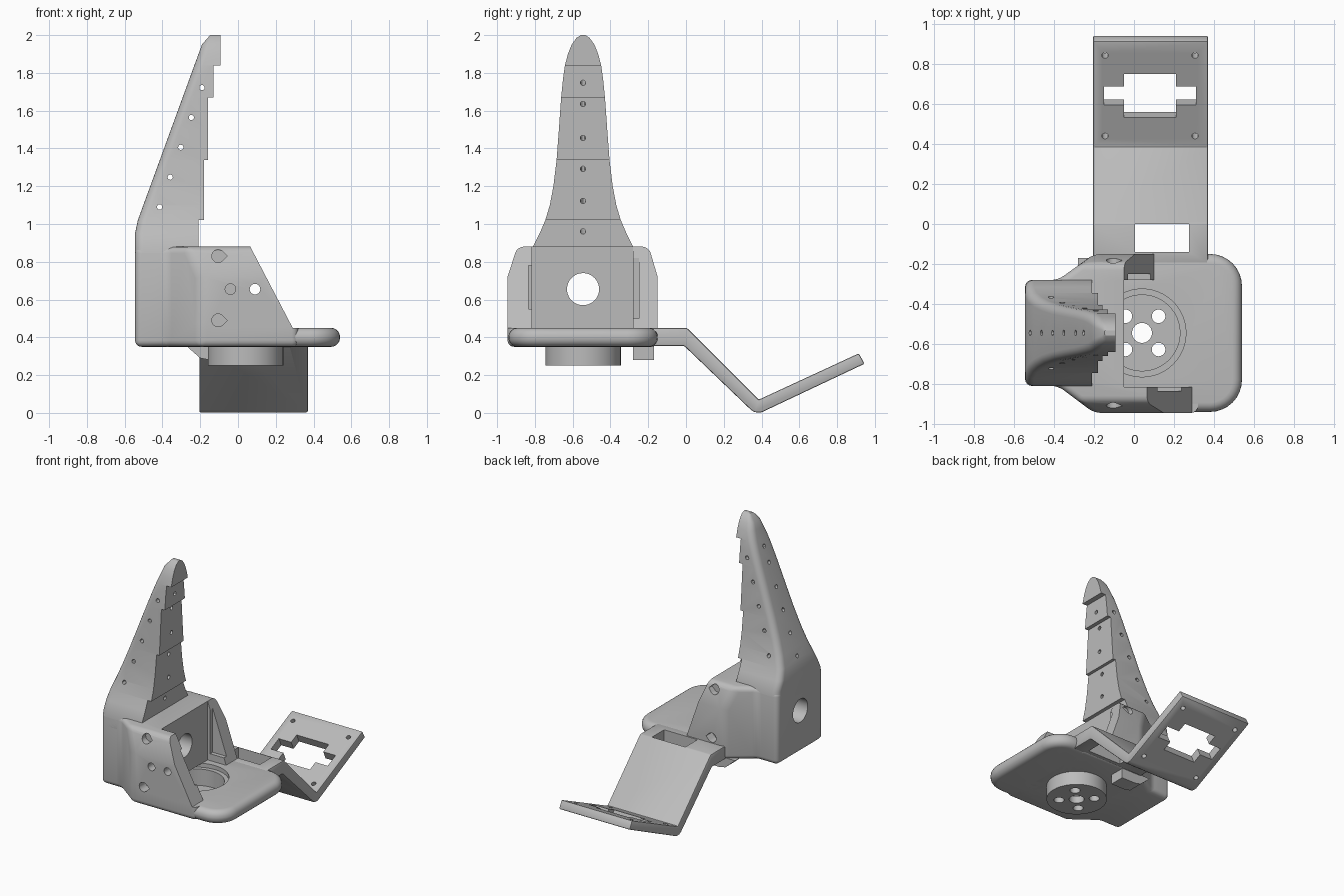
import bpy, bmesh, math
from mathutils import Vector, Matrix

if "Cube" in bpy.data.objects:
    bpy.data.objects.remove(bpy.data.objects["Cube"], do_unlink=True)

grey = bpy.data.materials.new("plain_grey")
grey.use_nodes = True
grey.diffuse_color = (0.5, 0.5, 0.5, 1)
grey.node_tree.nodes["Principled BSDF"].inputs["Base Color"].default_value = (0.5, 0.5, 0.5, 1)

CY = -0.545          # centre line of the jaw
DISC = (0.04, CY)    # centre of the horn socket


def finish(name, bm):
    bmesh.ops.recalc_face_normals(bm, faces=bm.faces[:])
    mesh = bpy.data.meshes.new(name)
    bm.to_mesh(mesh)
    bm.free()
    mesh.materials.append(grey)
    ob = bpy.data.objects.new(name, mesh)
    bpy.context.collection.objects.link(ob)
    return ob


def prism(name, pts, axis, lo, hi):
    """Extrude a 2D outline along the named axis."""
    place = {"x": lambda a, b: (lo, a, b), "y": lambda a, b: (a, lo, b),
             "z": lambda a, b: (a, b, lo)}[axis]
    bm = bmesh.new()
    face = bm.faces.new([bm.verts.new(place(*p)) for p in pts])
    out = bmesh.ops.extrude_face_region(bm, geom=[face])
    step = Vector([(hi - lo) * (axis == a) for a in "xyz"])
    bmesh.ops.translate(bm, vec=step, verts=[v for v in out["geom"] if isinstance(v, bmesh.types.BMVert)])
    return finish(name, bm)


def box(name, x, y, z):
    return prism(name, [(x[0], y[0]), (x[1], y[0]), (x[1], y[1]), (x[0], y[1])], "z", *z)


def rod(name, a, b, radius, sides=24):
    a, b = Vector(a), Vector(b)
    bm = bmesh.new()
    turn = (b - a).to_track_quat("Z", "Y").to_matrix().to_4x4()
    bmesh.ops.create_cone(bm, cap_ends=True, segments=sides, radius1=radius, radius2=radius,
                          depth=(b - a).length, matrix=Matrix.Translation((a + b) / 2) @ turn)
    return finish(name, bm)


def apply(ob, mod):
    bpy.context.view_layer.objects.active = ob
    bpy.ops.object.modifier_apply(modifier=mod.name)


def bevel(ob, width, segments=4):
    mod = ob.modifiers.new("bevel", "BEVEL")
    mod.width, mod.segments, mod.limit_method = width, segments, "ANGLE"
    apply(ob, mod)


def cut(targets, *cutters, operation="DIFFERENCE"):
    for c in cutters:
        for ob in targets:
            mod = ob.modifiers.new("cut", "BOOLEAN")
            mod.operation, mod.object, mod.solver = operation, c, "EXACT"
            apply(ob, mod)
        bpy.data.objects.remove(c, do_unlink=True)


def arc(cx, cy, r, start, n=8):
    angles = [math.radians(start + 90 * i / n) for i in range(n + 1)]
    return [(cx + r * math.cos(a), cy + r * math.sin(a)) for a in angles]


# Base plate with a rounded rim
rear = [(-0.19, -0.15), (-0.36, -0.29), (-0.36, -0.8), (-0.19, -0.94)]
base = prism("base_plate", rear + arc(0.38, -0.78, 0.16, -90) + arc(0.38, -0.31, 0.16, 0), "z", 0.35, 0.45)
bevel(base, 0.047, 5)

# Housing: back block and two side walls
plan = [(-0.545, -0.81), (-0.38, -0.81), (-0.2, -0.945), (0.32, -0.945),
        (0.32, -0.15), (-0.2, -0.15), (-0.38, -0.28), (-0.545, -0.28)]
body = prism("housing", plan, "z", 0.35, 0.88)
section = [(-0.945, 0.3), (-0.945, 0.72), (-0.89, 0.89), (-0.2, 0.89), (-0.15, 0.72), (-0.15, 0.3)]
cut([body], prism("taper", section, "x", -1, 1), operation="INTERSECT")
bevel(body, 0.034)
cut([body],
    box("cavity", (-0.05, 1), (-0.815, -0.28), (0.45, 1)),
    prism("front_slope", [(0.065, 0.9), (0.065, 0.88), (0.29, 0.449), (0.5, 0.449), (0.5, 0.9)], "y", -1, -0.6),
    prism("back_slope", [(-0.05, 0.9), (-0.05, 0.88), (0.1, 0.449), (0.5, 0.449), (0.5, 0.9)], "y", -0.5, 0),
    box("front_slot", (0.05, 0.5), (-0.835, -0.8), (0.55, 0.78)),
    box("back_slot", (-0.03, 0.5), (-0.3, -0.25), (0.5, 0.82)),
    rod("cable_hole", (-1, CY, 0.655), (1, CY, 0.655), 0.085, 40),
    rod("pin_hole", (0.09, -1, 0.655), (0.09, -0.7, 0.655), 0.028),
    rod("blind_hole", (-0.04, -1, 0.655), (-0.04, -0.87, 0.655), 0.028))

# Teardrop screw holes on both side walls
for z in (0.49, 0.83):
    drop = [(-0.105 + 0.034 * math.cos(a), z + 0.034 * math.sin(a))
            for a in [math.radians(45 + 15 * i) for i in range(19)]] + [(-0.057, z)]
    cut([body], prism("drop", drop, "y", -1, -0.87), prism("drop", drop, "y", -0.22, 0))

# Round horn socket under the plate
boss = rod("horn_socket", (*DISC, 0.25), (*DISC, 0.4), 0.2, 48)
cut([base, body, boss],
    rod("socket", (*DISC, 0.3), (*DISC, 0.4505), 0.19, 48),
    rod("socket_step", (*DISC, 0.42), (*DISC, 0.4505), 0.22, 48))
cut([boss], rod("hub_hole", (*DISC, 0.2), (*DISC, 0.5), 0.05))
for dx in (-0.083, 0.083):
    for dy in (-0.083, 0.083):
        p = (DISC[0] + dx, DISC[1] + dy)
        cut([boss], rod("horn_hole", (*p, 0.2), (*p, 0.5), 0.034))

# Small lug under the plate
prism("lower_lug", [(-0.28, 0.36), (-0.2, 0.29), (-0.15, 0.28), (-0.04, 0.28), (-0.04, 0.36)], "y", -0.28, -0.17)

# Bent arm with a tilted mounting plate
arm = prism("bent_arm", [(-0.2, 0.45), (0.005, 0.45), (0.385, 0.07), (0.915, 0.315), (0.945, 0.26),
                         (0.4, 0.003), (0.365, 0.003), (0.345, 0.015), (-0.01, 0.355), (-0.2, 0.355)],
            "x", -0.205, 0.37)
bevel(arm, 0.008, 2)
cut([arm], box("window", (0.005, 0.275), (-0.14, 0), (0.3, 0.5)))
tilt = Matrix.Translation((0.08, 0.655, 0.16)) @ Matrix.Rotation(math.radians(25), 4, "X")
cross = [(sx * x, sy * y) for sx, sy, order in ((1, 1, 1), (-1, 1, -1), (-1, -1, 1), (1, -1, -1))
         for x, y in [(0.23, 0.05), (0.13, 0.05), (0.13, 0.12)][::order]]
cutters = [prism("cross", cross, "z", -0.2, 0.2)]
for x in (-0.225, 0.225):
    for y in (-0.222, 0.222):
        cutters.append(rod("screw", (x, y, -0.2), (x, y, 0.2), 0.016, 16))
for c in cutters:
    c.data.transform(tilt)
cut([arm], *cutters)

# Finger: stacked sections with rounded back corners and a stepped inner face
widths = [(0.78, 0.265), (0.88, 0.265), (0.95, 0.23), (1.02, 0.2), (1.1, 0.176), (1.2, 0.157), (1.34, 0.14),
          (1.5, 0.128), (1.67, 0.116), (1.77, 0.106), (1.84, 0.096), (1.9, 0.08), (1.95, 0.06),
          (1.985, 0.035), (2.0, 0.012)]
steps = {1.02: -0.21, 1.34: -0.18, 1.67: -0.158, 1.84: -0.13, 2.1: -0.092}


def back_edge(z):
    return -0.545 + max(0, z - 0.98) * 0.365 + max(0, z - 1.95) * 0.5


rings = []
for z, w in widths:
    r = min(0.045, 0.6 * w)
    xb = back_edge(z)
    curve = arc(xb + r, CY + w - r, r, 90, 5) + arc(xb + r, CY - w + r, r, 180, 5)
    fronts = [x for top, x in steps.items() if top >= z][:1]
    if z in steps:
        fronts.append([x for top, x in steps.items() if top > z][0])
    for xf in fronts:
        rings.append([(x, y, z) for x, y in [(xf, CY + w)] + curve + [(xf, CY - w)]])

bm = bmesh.new()
loops = [[bm.verts.new(p) for p in ring] for ring in rings]
for lower, upper in zip(loops, loops[1:]):
    for i in range(len(lower)):
        j = (i + 1) % len(lower)
        bm.faces.new((lower[i], lower[j], upper[j], upper[i]))
bm.faces.new(loops[0])
bm.faces.new(loops[-1])
bmesh.ops.remove_doubles(bm, verts=bm.verts[:], dist=0.0001)
finger = finish("finger", bm)

# Thread holes across the finger and through its stepped face
for i in range(5):
    x, z = -0.415 + 0.056 * i, 1.09 + 0.158 * i
    cut([finger], rod("side_hole", (x, -1, z), (x, 0, z), 0.014, 12))
for z in (0.95, 1.12, 1.29, 1.46, 1.64, 1.76):
    cut([finger], rod("thread_hole", (0, CY, z - 0.05), (-0.8, CY, z + 0.18), 0.014, 12))

# Smooth curved surfaces, keep real edges sharp
bpy.ops.object.select_all(action="DESELECT")
for ob in (base, body, boss, arm, finger):
    ob.select_set(True)
bpy.context.view_layer.objects.active = body
bpy.ops.object.shade_smooth_by_angle(angle=math.radians(30))
